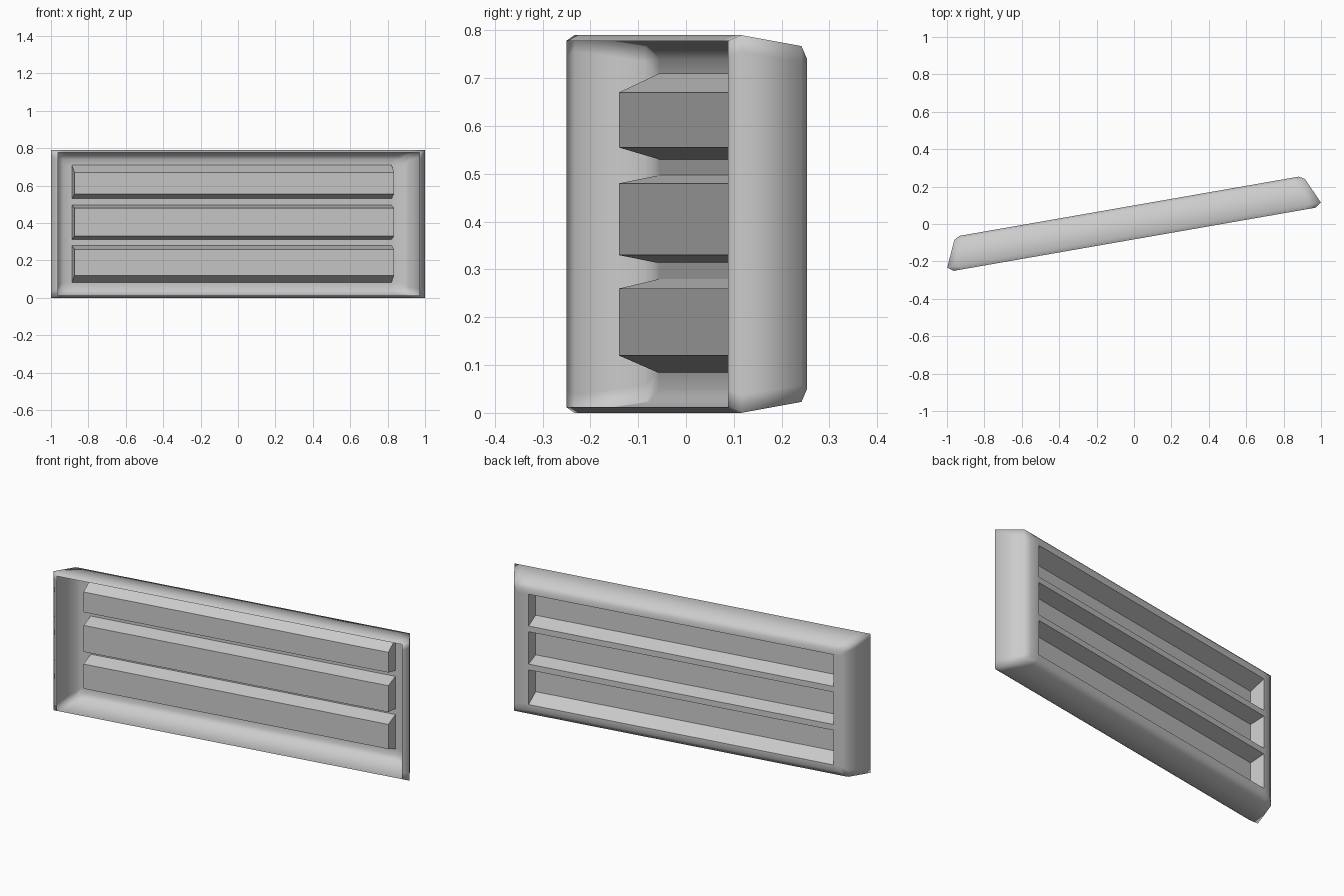
import bpy, bmesh
from math import radians
from mathutils import Matrix, Vector

if "Cube" in bpy.data.objects:
    bpy.data.objects.remove(bpy.data.objects["Cube"])

grey = bpy.data.materials.new("light_grey")
grey.use_nodes = True
grey.diffuse_color = (0.6, 0.6, 0.6, 1)
grey.node_tree.nodes["Principled BSDF"].inputs["Base Color"].default_value = (0.6, 0.6, 0.6, 1)

# Rings of the shell as half length, half height, depth (y), from back to front lip
MID_X, MID_Z = -0.01, 0.395
RINGS = [(0.921, 0.345, 0.098), (0.951, 0.372, 0.081),
         (1.014, 0.395, -0.058), (0.982, 0.383, -0.081)]
# Ribs as height of base bottom, base top, face bottom, face top
RIBS = [(0.083, 0.28, 0.12, 0.26), (0.313, 0.497, 0.33, 0.48), (0.53, 0.71, 0.555, 0.67)]
RIB_X = (-0.885, 0.85)
RIB_FACE_Y = 0.012

half_l, half_h, back_y = RINGS[0]
xs = [MID_X - half_l, *RIB_X, MID_X + half_l]
zs = [MID_Z - half_h] + [z for rib in RIBS for z in rib[:2]] + [MID_Z + half_h]

bm = bmesh.new()

# Back panel, a grid left open where the ribs are pressed forward
grid = [[bm.verts.new((x, back_y, z)) for x in xs] for z in zs]
for j in range(len(zs) - 1):
    for i in range(len(xs) - 1):
        if i == 1 and j % 2 == 1:
            continue
        bm.faces.new((grid[j][i], grid[j + 1][i], grid[j + 1][i + 1], grid[j][i + 1]))


def on_outline(edge):
    a, b = (v.co for v in edge.verts)
    return any(abs(a[k] - lim) < 1e-4 and abs(b[k] - lim) < 1e-4
               for k, lim in ((0, xs[0]), (0, xs[-1]), (2, zs[0]), (2, zs[-1])))


boundary = [e for e in bm.edges if e.is_boundary]
outline = [e for e in boundary if on_outline(e)]
rib_edges = [e for e in boundary if not on_outline(e)]

# Rounded walls and lip, each ring extruded from the last
loop = outline
for old, new in zip(RINGS, RINGS[1:]):
    geom = bmesh.ops.extrude_edge_only(bm, edges=loop)["geom"]
    loop = [g for g in geom if isinstance(g, bmesh.types.BMEdge)]
    for v in (g for g in geom if isinstance(g, bmesh.types.BMVert)):
        v.co = Vector((MID_X + (v.co.x - MID_X) * new[0] / old[0], new[2],
                       MID_Z + (v.co.z - MID_Z) * new[1] / old[1]))
for f in bm.faces:
    f.smooth = True

# Pressed ribs with sloped long sides and flat faces
geom = bmesh.ops.extrude_edge_only(bm, edges=rib_edges)["geom"]
face_height = {round(rib[k], 3): rib[k + 2] for rib in RIBS for k in (0, 1)}
for v in (g for g in geom if isinstance(g, bmesh.types.BMVert)):
    v.co.y = RIB_FACE_Y
    v.co.z = face_height[round(v.co.z, 3)]
caps = [g for g in geom if isinstance(g, bmesh.types.BMEdge)]
bmesh.ops.holes_fill(bm, edges=caps, sides=4)
for e in rib_edges + caps:
    e.smooth = False
for f in bm.faces:
    if any(abs(v.co.y - RIB_FACE_Y) < 1e-4 for v in f.verts):
        f.smooth = False

bmesh.ops.recalc_face_normals(bm, faces=bm.faces)
if max(bm.faces, key=lambda f: f.calc_center_median().y).normal.y < 0:
    bmesh.ops.reverse_faces(bm, faces=bm.faces)

# Turn the whole panel slightly about the vertical
bm.transform(Matrix.Rotation(radians(9.9), 4, "Z"))

mesh = bpy.data.meshes.new("ribbed_panel")
bm.to_mesh(mesh)
bm.free()
mesh.materials.append(grey)
bpy.context.collection.objects.link(bpy.data.objects.new("ribbed_panel", mesh))
